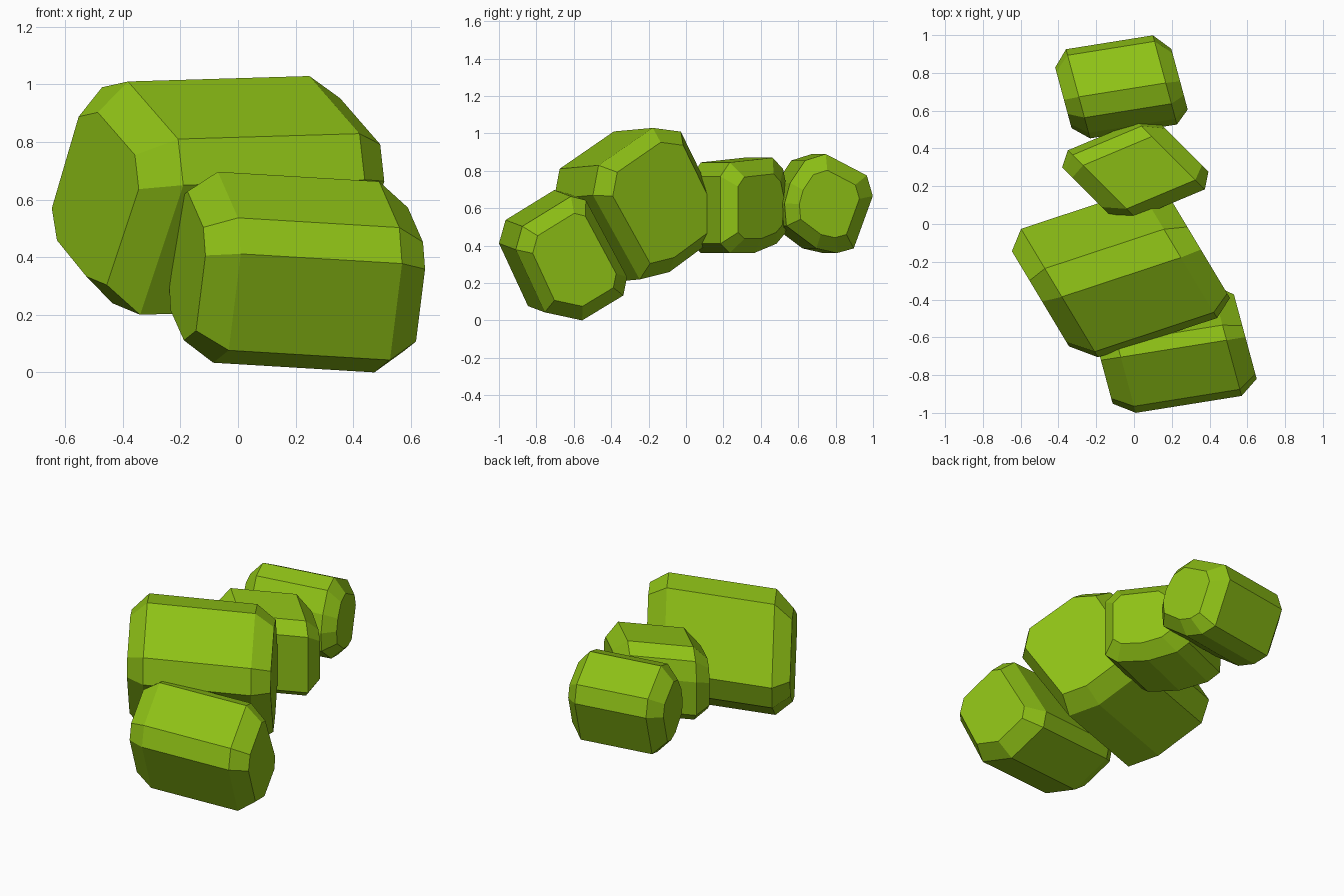
import bpy, bmesh
from mathutils import Vector

if "Cube" in bpy.data.objects:
    bpy.data.objects.remove(bpy.data.objects["Cube"])

mat = bpy.data.materials.new("leaf_green")
mat.diffuse_color = (0.27, 0.53, 0.008, 1)
mat.use_nodes = True
mat.node_tree.nodes["Principled BSDF"].inputs["Base Color"].default_value = mat.diffuse_color


def chunk(name, centre, axis, lean, ends, inner, caps, profile):
    """Loft a (y, z) profile along a skewed x axis, with shrunken end caps.
    ends / inner: distance along the axis of the caps and of the full section."""
    c, a = Vector(centre), Vector((1, *axis))
    mv = sum(p[0] for p in profile) / len(profile)
    mw = sum(p[1] for p in profile) / len(profile)
    bm = bmesh.new()
    rings = []
    for u, s in ((ends[0], caps[0]), (inner[0], 1), (inner[1], 1), (ends[1], caps[1])):
        ring = []
        for v, w in profile:
            v, w = mv + (v - mv) * s, mw + (w - mw) * s
            ring.append(bm.verts.new(c + a * u + Vector((-lean * v, v, w))))
        rings.append(ring)
    n = len(profile)
    for r, q in zip(rings, rings[1:]):
        for i in range(n):
            j = (i + 1) % n
            bm.faces.new((r[i], r[j], q[j], q[i]))
    bm.faces.new(rings[0])
    bm.faces.new(rings[-1])
    bmesh.ops.recalc_face_normals(bm, faces=bm.faces)
    me = bpy.data.meshes.new(name)
    bm.to_mesh(me)
    bm.free()
    me.materials.append(mat)
    ob = bpy.data.objects.new(name, me)
    bpy.context.collection.objects.link(ob)


# Lowest chunk at the front
chunk("front_chunk", (0.21, -0.66, 0.35), (0.16, -0.06), 0.27,
      (-0.385, 0.38), (-0.28, 0.28), (0.78, 0.75),
      [(-.295, .045), (-.26, .17), (0, .33), (.08, .31), (.30, -.10),
       (.28, -.20), (.06, -.333), (-.14, -.29)])

# Largest chunk
chunk("large_chunk", (-0.08, -0.25, 0.62), (0.33, 0.03), 0.6,
      (-0.42, 0.42), (-0.32, 0.31), (0.74, 0.8),
      [(-.03, .40), (.12, .38), (.33, -.05), (.29, -.20), (.06, -.37),
       (-.10, -.41), (-.35, .04), (-.32, .20)])

# Small linking chunk
chunk("middle_chunk", (0.02, 0.29, 0.61), (0.42, 0.0), 1.0,
      (-0.275, 0.255), (-0.19, 0.175), (0.68, 0.68),
      [(-.18, .16), (-.13, .235), (.10, .26), (.155, .20), (.18, .08),
       (.17, -.14), (.12, -.20), (0, -.25), (-.13, -.25), (-.18, -.20)])

# Rear chunk
chunk("rear_chunk", (-0.07, 0.74, 0.625), (0.16, 0.0), 0.27,
      (-0.31, 0.305), (-0.23, 0.23), (0.68, 0.68),
      [(-.25, 0), (-.22, .11), (-.14, .23), (-.03, .265), (.19, .15),
       (.222, .04), (.12, -.24), (.03, -.265), (-.08, -.24), (-.24, -.12)])
